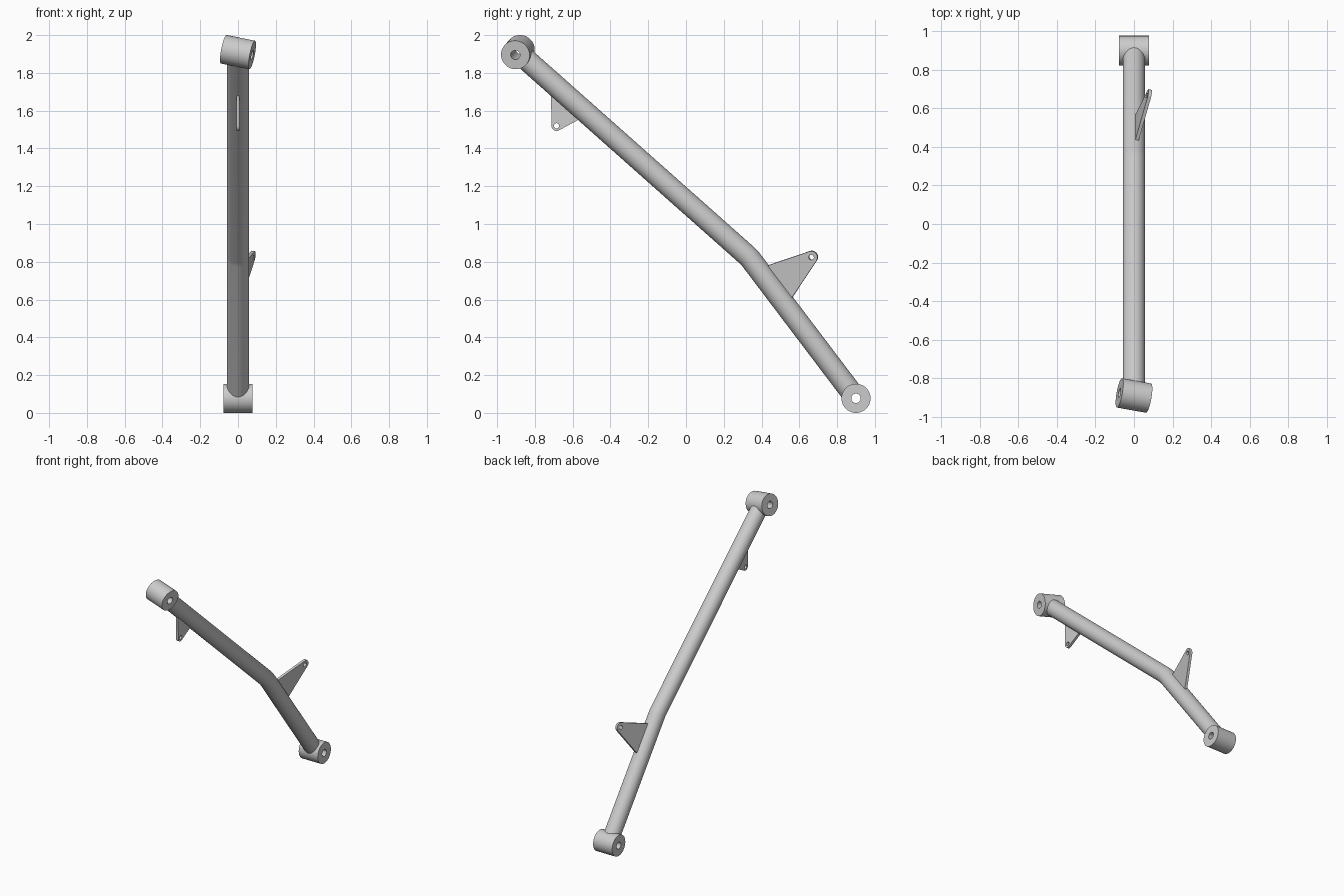
import bpy
from math import cos, sin, pi, radians
from mathutils import Vector, Matrix
from mathutils.geometry import convex_hull_2d

if "Cube" in bpy.data.objects:
    bpy.data.objects.remove(bpy.data.objects["Cube"])

TOP = Vector((0, -0.89, 1.91))
BEND = Vector((0, 0.335, 0.823))
LOW = Vector((0, 0.90, 0.077))
UP_DIR = (BEND - TOP).normalized()
LOW_DIR = (LOW - BEND).normalized()
X = Vector((1, 0, 0))


def circle(cx, cy, r, n):
    return [(cx + r * cos(2 * pi * i / n), cy + r * sin(2 * pi * i / n)) for i in range(n)]


def frame(origin, along, side, angle):
    """Local x runs along the tube, local y points out from it, turned about the tube."""
    out = X.cross(along) * side
    v = out * cos(radians(angle)) + X * sin(radians(angle))
    m = Matrix((along, v, along.cross(v))).transposed().to_4x4()
    m.translation = origin
    return m


def add_spline(curve, points):
    s = curve.splines.new('POLY')
    s.points.add(len(points) - 1)
    for p, co in zip(s.points, points):
        p.co = (*co, 0, 1) if len(co) == 2 else (*co, 1)
    return s


def finish(name, curve, matrix=None):
    ob = bpy.data.objects.new(name, curve)
    bpy.context.collection.objects.link(ob)
    bpy.ops.object.select_all(action='DESELECT')
    ob.select_set(True)
    bpy.context.view_layer.objects.active = ob
    bpy.ops.object.convert(target='MESH')
    ob = bpy.context.view_layer.objects.active
    if matrix:
        ob.data.transform(matrix)
    bpy.ops.object.shade_smooth_by_angle(angle=radians(35))
    return ob


def drilled(name, outline, hole, thickness, matrix):
    c = bpy.data.curves.new(name, 'CURVE')
    c.dimensions = '2D'
    c.fill_mode = 'BOTH'
    c.extrude = thickness / 2
    for pts in (outline, hole):
        add_spline(c, pts).use_cyclic_u = True
    return finish(name, c, matrix)


def bracket(name, base, tip, r, hole_r, matrix):
    pts = list(base) + circle(*tip, r, 32)
    hull = [pts[i] for i in convex_hull_2d([Vector(p) for p in pts])]
    return drilled(name, hull, circle(*tip, hole_r, 24), 0.018, matrix)


# bent main tube
tube = bpy.data.curves.new("main_tube", 'CURVE')
tube.dimensions = '3D'
tube.bevel_depth = 0.0575
tube.bevel_resolution = 14
tube.use_fill_caps = True
b0, b1 = BEND - UP_DIR * 0.02, BEND + LOW_DIR * 0.02
add_spline(tube, [TOP + UP_DIR * 0.05, b0, (b0 + b1 + BEND * 2) / 4, b1, LOW - LOW_DIR * 0.05])
finish("main_tube", tube)

# end bushings, the upper one twisted about the tube
for name, pos, along, side, twist in (("upper_bushing", TOP, UP_DIR, 1, 0), ("lower_bushing", LOW, LOW_DIR, 1, 0)):
    m = frame(pos, along, side, twist)
    if pos is TOP:
        down = X.cross(along)
        if down.z > 0:
            down.negate()
        axis = X * cos(radians(15)) + down * sin(radians(15))
        m = Matrix((along, axis.cross(along), axis)).transposed().to_4x4()
        m.translation = pos
    drilled(name, circle(0, 0, 0.077, 48), circle(0, 0, 0.025, 32), 0.156, m)

# mounting brackets: X cross tube direction points up and outward
bracket("lower_bracket", [(0.085, 0.03), (0.315, 0.03)], (0.198, 0.275), 0.033, 0.014,
        frame(BEND, LOW_DIR, 1, 16))
bracket("upper_bracket", [(0.261, 0.03), (0.487, 0.03)], (0.412, 0.156), 0.027, 0.014,
        frame(TOP, UP_DIR, -1, 0))
